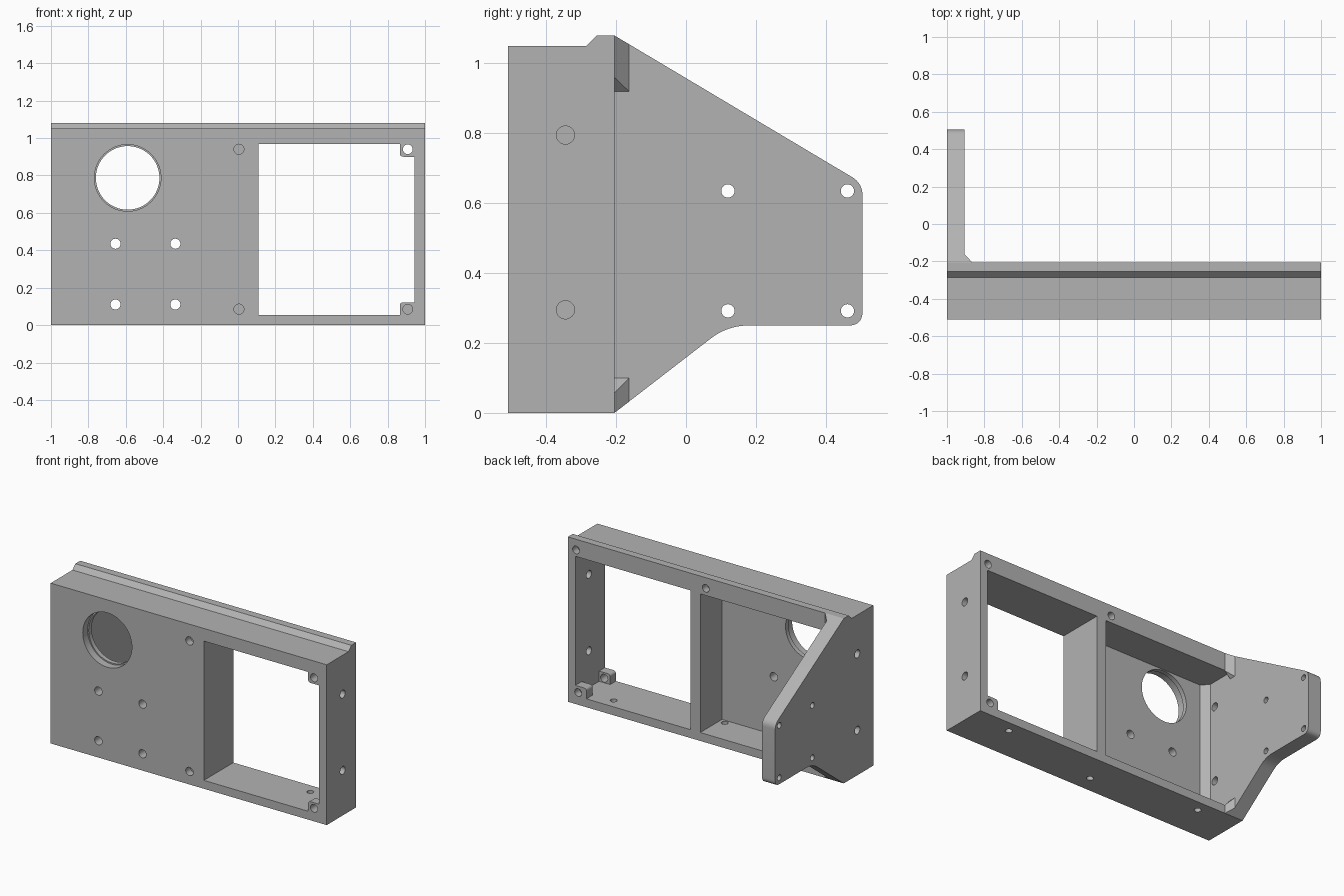
import bpy, bmesh, math
from mathutils import Vector

if "Cube" in bpy.data.objects:
    bpy.data.objects.remove(bpy.data.objects["Cube"])

grey = bpy.data.materials.new("plain grey")
grey.diffuse_color = (0.45, 0.45, 0.45, 1)
grey.use_nodes = True
grey.node_tree.nodes["Principled BSDF"].inputs["Base Color"].default_value = grey.diffuse_color


def make(name, bm):
    bmesh.ops.recalc_face_normals(bm, faces=bm.faces)
    me = bpy.data.meshes.new(name)
    bm.to_mesh(me)
    bm.free()
    me.materials.append(grey)
    ob = bpy.data.objects.new(name, me)
    bpy.context.collection.objects.link(ob)
    return ob


def prism(name, pts, axis, a, b):
    """Extrude a 2D outline along an axis from a to b."""
    def place(p, t):
        return {'x': (t, p[0], p[1]), 'y': (p[0], t, p[1]), 'z': (p[0], p[1], t)}[axis]
    bm = bmesh.new()
    lo = [bm.verts.new(place(p, a)) for p in pts]
    hi = [bm.verts.new(place(p, b)) for p in pts]
    bm.faces.new(lo)
    bm.faces.new(hi)
    n = len(pts)
    for i in range(n):
        j = (i + 1) % n
        bm.faces.new((lo[i], lo[j], hi[j], hi[i]))
    return make(name, bm)


def rect(x0, y0, x1, y1):
    return [(x0, y0), (x1, y0), (x1, y1), (x0, y1)]


def circle(x, y, r, n=32):
    return [(x + r * math.cos(2 * math.pi * i / n), y + r * math.sin(2 * math.pi * i / n)) for i in range(n)]


def rounded(corners, n=8):
    """Outline whose (x, y, setback) corners are rounded."""
    out = []
    for i, (x, y, r) in enumerate(corners):
        p = Vector((x, y))
        if r == 0:
            out.append((x, y))
            continue
        q = Vector(corners[i - 1][:2])
        s = Vector(corners[(i + 1) % len(corners)][:2])
        a = p + (q - p).normalized() * r
        b = p + (s - p).normalized() * r
        for k in range(n + 1):
            t = k / n
            v = a * (1 - t) ** 2 + p * 2 * t * (1 - t) + b * t * t
            out.append((v.x, v.y))
    return out


def combine(target, other, op):
    m = target.modifiers.new("bool", 'BOOLEAN')
    m.operation = op
    m.solver = 'EXACT'
    m.object = other
    bpy.context.view_layer.objects.active = target
    bpy.ops.object.modifier_apply(modifier=m.name)
    bpy.data.objects.remove(other, do_unlink=True)


# Frame block with the raised lip along its top
body = prism("bracket_frame", [(-.51, 0), (-.205, 0), (-.205, 1.08), (-.255, 1.08),
                               (-.285, 1.05), (-.51, 1.05)], 'x', -1, 1)


def cut(pts, axis, a, b):
    combine(body, prism("cutter", pts, axis, a, b), 'DIFFERENCE')


def add(ob):
    combine(body, ob, 'UNION')


# Window on the right, rear pocket on the left
cut(rect(.11, .055, .945, .967), 'y', -.7, 0)
cut([(-.905, -.385), (-.865, -.43), (.04, -.43), (.04, -.1), (-.905, -.1)], 'z', .055, .963)

# Corner bosses in the window
for z0, z1, zr in ((.9, .98, 0), (.04, .122, 1)):
    pts = [(.865, z0, 0 if zr else .02), (.96, z0, 0), (.96, z1, 0), (.865, z1, .02 if zr else 0)]
    add(prism("front_boss", rounded(pts), 'y', -.51, -.45))
add(prism("back_boss", rounded([(.865, .04, 0), (.96, .04, 0), (.96, .122, 0), (.865, .122, .02)]),
          'y', -.27, -.205))

# Side wing reaching backwards
wing = rounded([(-.205, 0, 0), (.119, .25, .06), (.505, .25, .04), (.505, .657, .035),
                (-.205, 1.08, 0)])
add(prism("side_wing", wing, 'x', -1, -.905))

# Small gussets between wing and frame
for zs in ((1.08, 1.055, .92, .96), (0, .032, .1, .057)):
    end, mid, tip, edge = zs
    bm = bmesh.new()
    for co in ((-.905, -.205, end), (-.865, -.205, end), (-.905, -.163, mid),
               (-.905, -.163, tip), (-.865, -.205, edge), (-.905, -.205, tip)):
        bm.verts.new(co)
    bmesh.ops.convex_hull(bm, input=bm.verts)
    add(make("gusset", bm))

# Large stepped round opening
cut(circle(-.59, .787, .17, 64), 'y', -.7, -.3)
cut(circle(-.59, .787, .178, 64), 'y', -.7, -.46)

# Front screw holes: four through, two blind, two through the bosses
for x in (-.655, -.335):
    for z in (.11, .435):
        cut(circle(x, z, .027), 'y', -.7, -.3)
for z in (.085, .94):
    cut(circle(.005, z, .027), 'y', -.7, -.46)
    cut(circle(.908, z, .026), 'y', -.7, -.4)

# Rear blind holes
for x, z in ((.94, 1.01), (0, 1.01), (.925, .08)):
    cut(circle(x, z, .025), 'y', -.255, 0)

# Side wall holes and wing holes
for z in (.295, .795):
    cut(circle(-.345, z, .026), 'x', .9, 1.2)
    cut(circle(-.345, z, .026), 'x', -1.2, -.85)
for y in (.12, .462):
    for z in (.292, .635):
        cut(circle(y, z, .019), 'x', -1.2, -.8)

# Floor holes
for x, y in ((-.72, -.28), (0, -.4), (.72, -.28)):
    cut(circle(x, y, .021), 'z', -.1, .1)

bpy.ops.object.select_all(action='DESELECT')
body.select_set(True)
bpy.context.view_layer.objects.active = body
bpy.ops.object.shade_smooth_by_angle(angle=math.radians(25))
